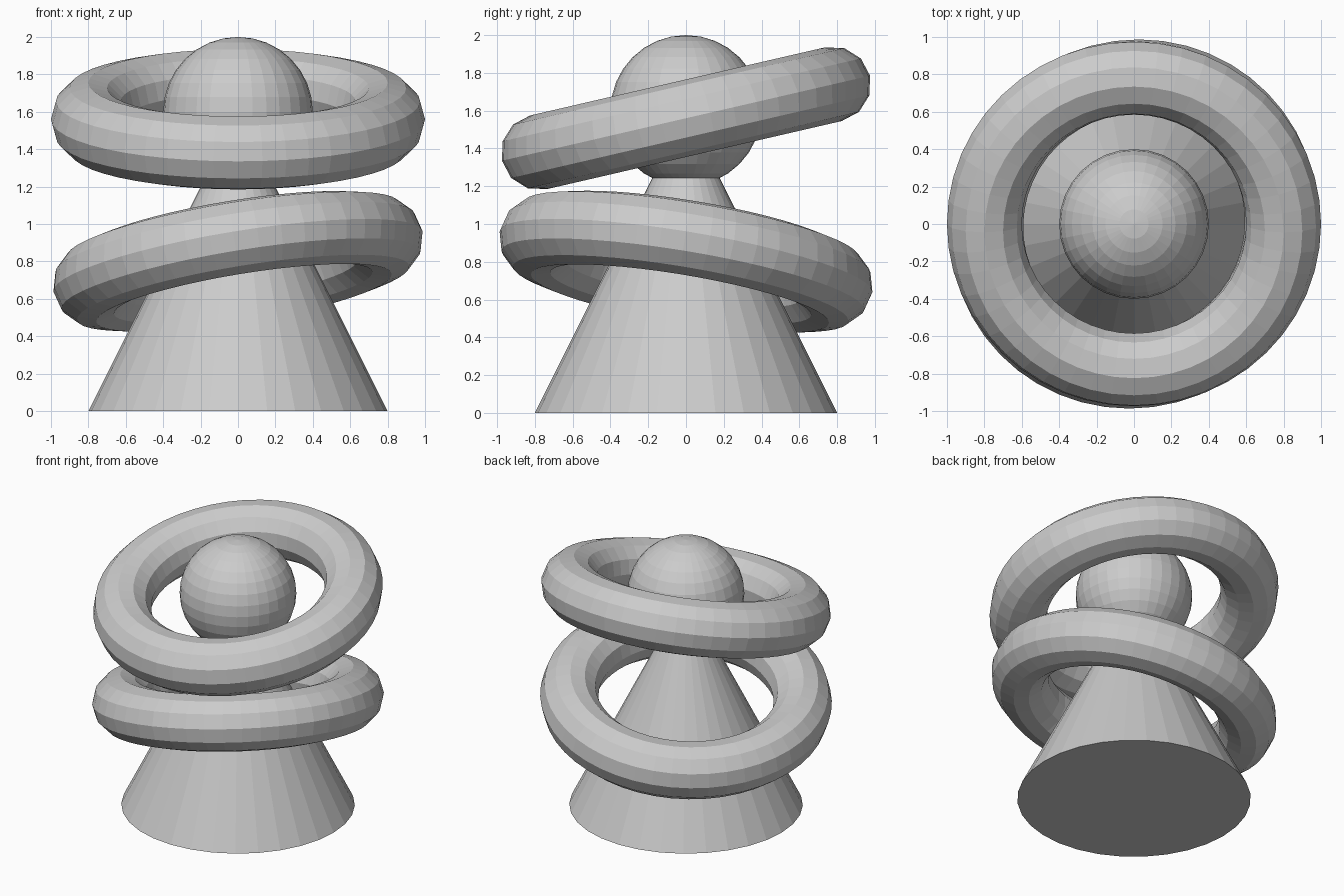
import bpy
from math import radians

cube = bpy.data.objects.get("Cube")
if cube:
    bpy.data.objects.remove(cube, do_unlink=True)

# One plain grey for the whole model
grey = bpy.data.materials.new("light_grey")
grey.use_nodes = True
colour = (0.6, 0.6, 0.6, 1)
grey.diffuse_color = colour
grey.node_tree.nodes["Principled BSDF"].inputs["Base Color"].default_value = colour


def finish(name):
    ob = bpy.context.object
    ob.name = name
    ob.data.materials.append(grey)
    return ob


def ring(name, height, tilt_x, tilt_y):
    bpy.ops.mesh.primitive_torus_add(
        major_radius=0.8, minor_radius=0.2, major_segments=48, minor_segments=12,
        location=(0, 0, height), rotation=(radians(tilt_x), radians(tilt_y), 0))
    return finish(name)


# Pointed body, whose tip is hidden inside the head
bpy.ops.mesh.primitive_cone_add(vertices=32, radius1=0.8, radius2=0, depth=1.6,
                                location=(0, 0, 0.8))
finish("cone_body")

# Faceted round head
bpy.ops.mesh.primitive_uv_sphere_add(segments=32, ring_count=16, radius=0.4,
                                     location=(0, 0, 1.6))
finish("head")

# Two tilted rings around the head and body
ring("upper_ring", 1.56, 13, 0)
ring("lower_ring", 0.8, -9.3, -9.3)
